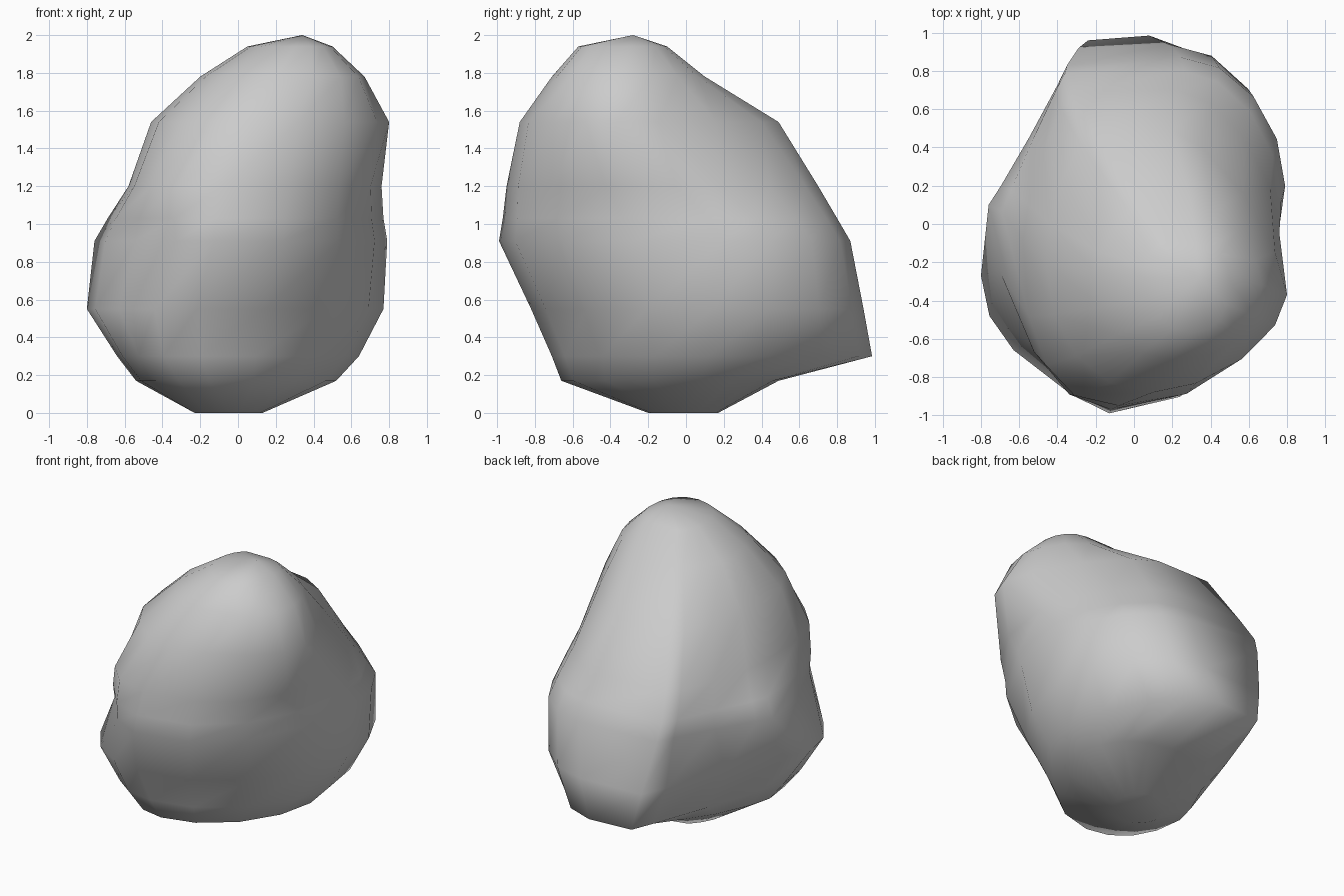
import bpy, bmesh, math

# Each ring: height, extreme points (left, front, right, back right, back left),
# and corner powers (1 round, 2 straight) for right-back, back-left, left-front, front-right
RINGS = [
    (0.00, (-0.23, -0.05), (-0.05, -0.20), (0.13, 0.00), (0.00, 0.17), (-0.10, 0.15), (1.1, 1.4, 1.1, 1.1)),
    (0.17, (-0.54, -0.18), (-0.15, -0.66), (0.52, 0.08), (0.10, 0.49), (-0.18, 0.48), (1.0, 1.5, 0.9, 1.1)),
    (0.30, (-0.64, -0.20), (-0.20, -0.71), (0.64, 0.12), (0.08, 0.985), (-0.24, 0.96), (1.1, 1.9, 0.85, 1.1)),
    (0.55, (-0.80, -0.27), (-0.22, -0.82), (0.77, 0.14), (0.18, 0.94), (-0.29, 0.92), (1.0, 2.0, 1.0, 1.05)),
    (0.91, (-0.76, 0.10), (-0.13, -0.99), (0.79, 0.20), (0.25, 0.87), (-0.35, 0.83), (1.05, 2.1, 1.2, 0.95)),
    (1.03, (-0.69, 0.06), (-0.12, -0.97), (0.77, 0.12), (0.26, 0.80), (-0.36, 0.79), (1.1, 1.9, 1.0, 0.92)),
    (1.20, (-0.58, -0.08), (-0.08, -0.95), (0.76, -0.05), (0.23, 0.70), (-0.32, 0.69), (1.2, 1.5, 0.8, 0.9)),
    (1.54, (-0.46, -0.20), (0.10, -0.88), (0.80, -0.37), (0.20, 0.49), (-0.21, 0.49), (1.4, 1.3, 0.95, 1.2)),
    (1.78, (-0.20, -0.25), (0.20, -0.71), (0.67, -0.32), (0.30, 0.10), (0.05, 0.10), (1.2, 1.3, 0.95, 0.9)),
    (1.94, (0.05, -0.28), (0.30, -0.57), (0.50, -0.30), (0.32, -0.10), (0.15, -0.10), (1.0, 1.2, 1.0, 0.85)),
]
STEPS = 4  # points per quarter of a ring


def quarter(a, b, power, x_first, last=False):
    """Points of a curved quarter from extreme a to extreme b."""
    pts = []
    for i in range(STEPS + last):
        t = math.pi / 2 * i / STEPS
        c, s = max(math.cos(t), 0) ** power, math.sin(t) ** power
        if x_first:   # a is a left/right extreme, b a front/back extreme
            pts.append((b[0] + (a[0] - b[0]) * c, a[1] + (b[1] - a[1]) * s))
        else:
            pts.append((a[0] + (b[0] - a[0]) * s, b[1] + (a[1] - b[1]) * c))
    return pts


bm = bmesh.new()
loops = []
for z, left, front, right, back_r, back_l, p in RINGS:
    outline = (quarter(right, back_r, p[0], True, True)
               + quarter(back_l, left, p[1], False)
               + quarter(left, front, p[2], True)
               + quarter(front, right, p[3], False))
    loops.append([bm.verts.new((x, y, z)) for x, y in outline])

# Skin between neighbouring rings
n = len(loops[0])
for lo, hi in zip(loops, loops[1:]):
    for i in range(n):
        j = (i + 1) % n
        bm.faces.new((lo[i], lo[j], hi[j], hi[i]))

# Flat foot and pointed crown
bm.faces.new(loops[0][::-1])
tip = bm.verts.new((0.34, -0.28, 2.0))
for i in range(n):
    bm.faces.new((loops[-1][i], loops[-1][(i + 1) % n], tip))
bmesh.ops.recalc_face_normals(bm, faces=bm.faces)

mesh = bpy.data.meshes.new("rock")
bm.to_mesh(mesh)
bm.free()
rock = bpy.data.objects.new("rock", mesh)
bpy.context.collection.objects.link(rock)
for face in mesh.polygons:
    face.use_smooth = True
